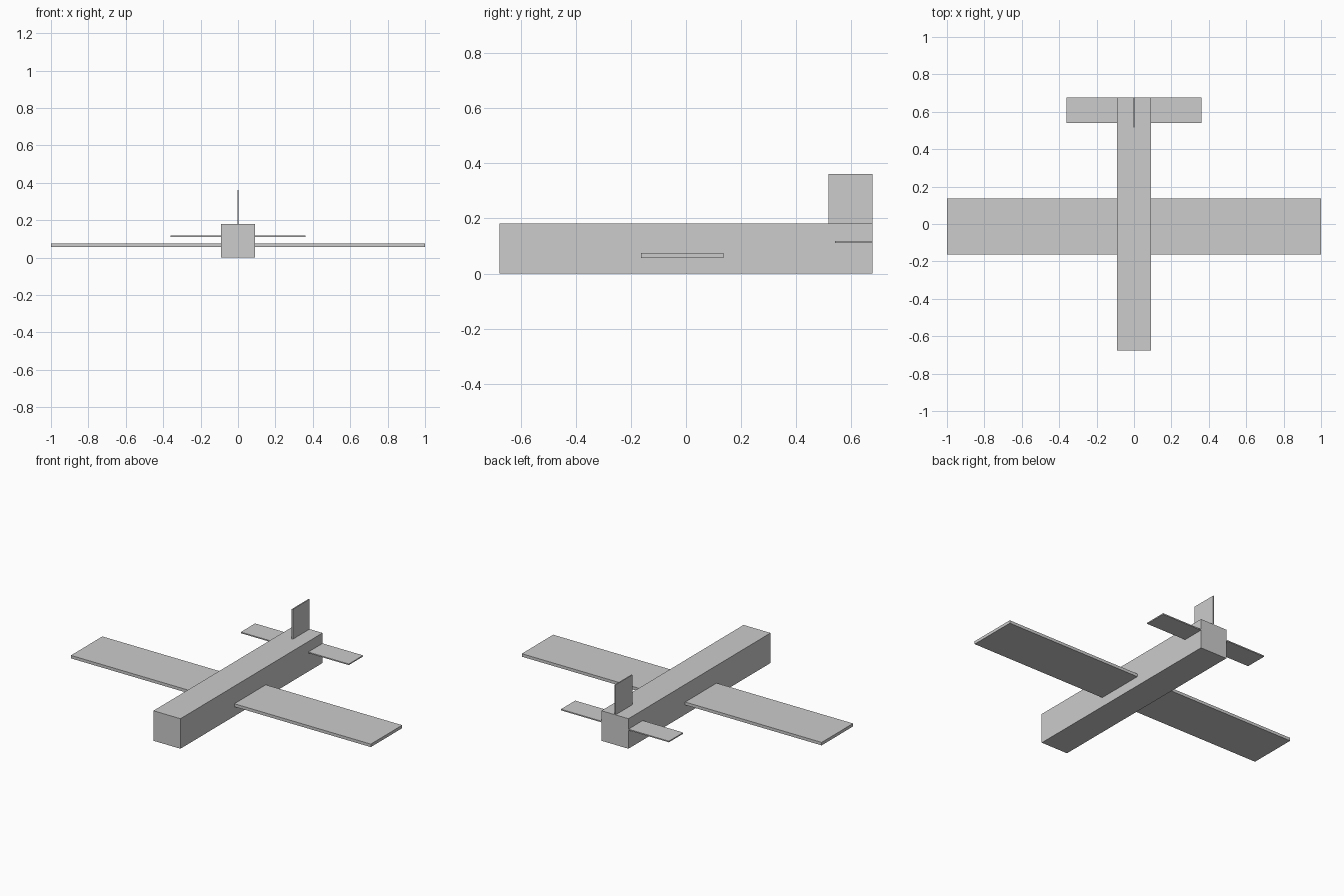
import bpy
import bmesh
from mathutils import Matrix

if "Cube" in bpy.data.objects:
    bpy.data.objects.remove(bpy.data.objects["Cube"])

# One flat grey for the whole model
grey = bpy.data.materials.new("light_grey")
grey.diffuse_color = (0.604, 0.604, 0.604, 1.0)
grey.use_nodes = True
grey.node_tree.nodes["Principled BSDF"].inputs["Base Color"].default_value = grey.diffuse_color


def box(name, half_x, y0, y1, z0, z1):
    """Box centred on x = 0, spanning the given y and z ranges."""
    bm = bmesh.new()
    bmesh.ops.create_cube(bm, size=1.0)
    size = Matrix.Diagonal((2 * half_x, y1 - y0, z1 - z0, 1))
    place = Matrix.Translation((0, (y0 + y1) / 2, (z0 + z1) / 2))
    bm.transform(place @ size)
    mesh = bpy.data.meshes.new(name)
    bm.to_mesh(mesh)
    bm.free()
    mesh.materials.append(grey)
    obj = bpy.data.objects.new(name, mesh)
    bpy.context.collection.objects.link(obj)
    return obj


# Square body
box("fuselage", 0.09, -0.677, 0.677, 0.0, 0.181)
# Straight main wing passing through the body
box("main_wing", 1.0, -0.163, 0.136, 0.057, 0.075)
# Thin horizontal tail
box("tailplane", 0.36, 0.541, 0.677, 0.111, 0.118)
# Thin upright tail fin standing on the body
box("tail_fin", 0.0035, 0.517, 0.677, 0.181, 0.361)
